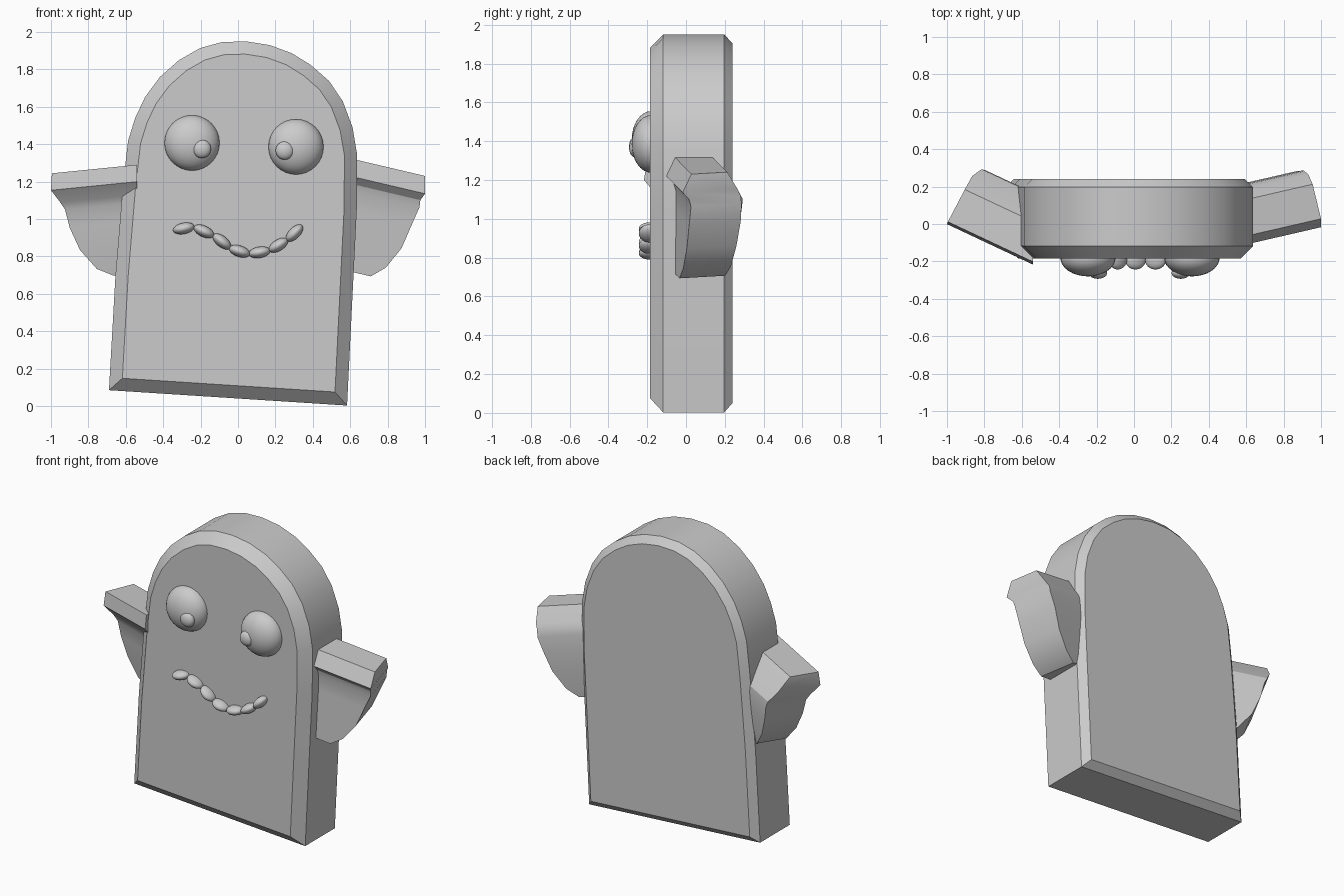
import bpy, math
from mathutils import Vector

if "Cube" in bpy.data.objects:
    bpy.data.objects.remove(bpy.data.objects["Cube"])


def make(name, verts, faces):
    me = bpy.data.meshes.new(name)
    me.from_pydata(verts, [], faces)
    ob = bpy.data.objects.new(name, me)
    bpy.context.collection.objects.link(ob)
    bpy.context.view_layer.objects.active = ob
    for o in bpy.context.selected_objects:
        o.select_set(False)
    ob.select_set(True)
    bpy.ops.object.mode_set(mode='EDIT')
    bpy.ops.mesh.select_all(action='SELECT')
    bpy.ops.mesh.normals_make_consistent(inside=False)
    bpy.ops.object.mode_set(mode='OBJECT')
    bpy.ops.object.shade_smooth_by_angle(angle=math.radians(25))
    return ob


def loft(name, rings):
    n = len(rings[0])
    faces = [[r * n + i, r * n + (i + 1) % n, (r + 1) * n + (i + 1) % n, (r + 1) * n + i]
             for r in range(len(rings) - 1) for i in range(n)]
    faces += [list(range(n)), list(range((len(rings) - 1) * n, len(rings) * n))]
    return make(name, [p for r in rings for p in r], faces)


def inset(pts, d):
    # mitred inward offset of a clockwise outline
    out = []
    for i, p in enumerate(pts):
        p = Vector(p)
        a = (p - Vector(pts[i - 1])).normalized()
        b = (Vector(pts[(i + 1) % len(pts)]) - p).normalized()
        na, nb = Vector((a.y, -a.x)), Vector((b.y, -b.x))
        out.append(p + (na + nb) * d / (1 + na.dot(nb)))
    return out


# body: leaning arched slab with bevelled front and back rims
outline = [(-.69, .085), (-.655, .70), (-.615, 1.18), (-.588, 1.417), (-.55, 1.54),
           (-.497, 1.652), (-.417, 1.76), (-.315, 1.85), (-.203, 1.914), (-.086, 1.946),
           (.043, 1.95), (.17, 1.93), (.289, 1.886), (.39, 1.823), (.487, 1.738),
           (.56, 1.63), (.612, 1.492), (.637, 1.345), (.635, 1.05), (.583, .003)]
loft("body", [[(p[0], y, p[1]) for p in inset(outline, d)]
              for y, d in ((-.185, .068), (-.118, 0), (.197, 0), (.24, .045))])


def arm(name, side, lean, twist, drop, levels):
    # each level: reach, height, front y, back y
    rings = []
    for reach, z, yf, yb in levels:
        back = reach - twist * (yb - yf)
        rings.append([(side * (.64 + u), y + lean * u, z - drop * u)
                      for u, y in ((-.1, yf), (reach, yf), (back, yb), (-.1, yb))])
    loft(name, rings)


# arms: rounded fins with an overhanging front lip
arm("right_arm", 1, .23, .23, .235,
    [(.36, 1.315, -.055, .14), (.36, 1.22, -.10, .20), (.335, 1.18, -.062, .22),
     (.33, 1.14, -.05, .225), (.29, 1.04, -.05, .23), (.235, .90, -.05, .22),
     (.15, .775, -.05, .21), (.07, .71, -.05, .20)])
arm("left_arm", -1, .47, .42, .1,
    [(.355, 1.28, -.155, .06), (.36, 1.19, -.17, .15), (.31, 1.12, -.11, .21),
     (.285, 1.08, -.09, .215), (.26, .98, -.08, .21), (.205, .855, -.06, .20),
     (.115, .745, -.04, .18), (.025, .70, -.03, .17)])


def ball(name, loc, scale, tilt=0):
    bpy.ops.mesh.primitive_uv_sphere_add(segments=32, ring_count=16, radius=1, location=loc,
                                         rotation=(0, -math.radians(tilt), 0))
    ob = bpy.context.object
    ob.name = name
    ob.scale = scale
    bpy.ops.object.shade_smooth()


# eyes and pupils
for s, ex, ez, px, pz in (("left", -.246, 1.407, -.193, 1.375), ("right", .31, 1.386, .25, 1.366)):
    ball(s + "_eye", (ex, -.18, ez), (.148, .10, .148))
    ball(s + "_pupil", (px, -.262, pz), (.049, .031, .049))

# mouth: a row of beads along a smile
for i, (x, z, t) in enumerate([(-.29, .95, 12), (-.182, .934, -25), (-.086, .88, -38),
                               (.008, .828, -18), (.115, .822, 10), (.216, .86, 32),
                               (.302, .925, 45)]):
    ball(f"mouth_bead_{i + 1}", (x, -.19, z), (.058, .053, .03), t)
